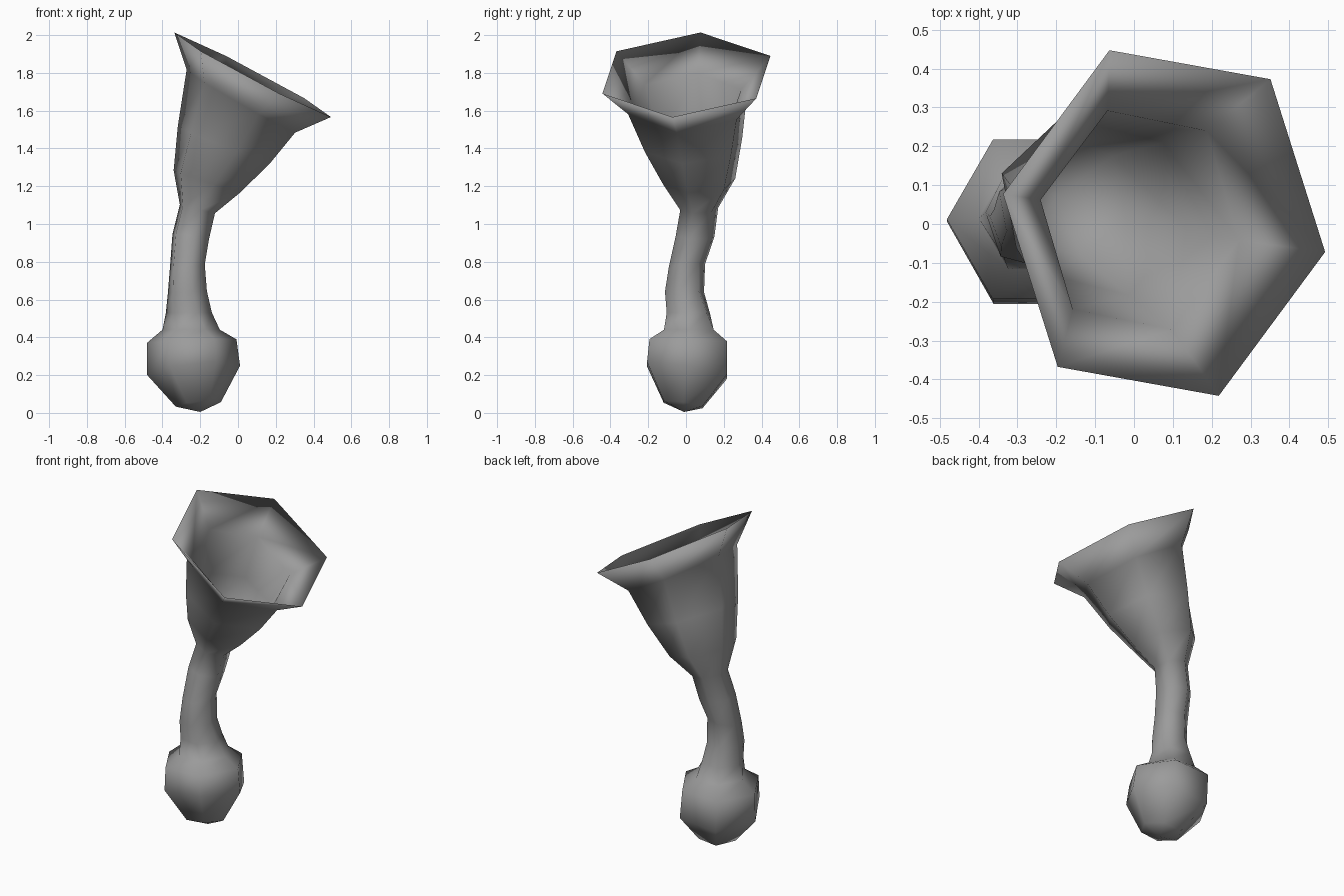
import bpy, bmesh
from math import cos, sin, radians
from mathutils import Vector

cube = bpy.data.objects.get("Cube")
if cube:
    bpy.data.objects.remove(cube, do_unlink=True)

SIDES = 6
grey = bpy.data.materials.new("grey")
grey.use_nodes = True
colour = (0.33, 0.33, 0.33, 1)
grey.diffuse_color = colour
grey.node_tree.nodes["Principled BSDF"].inputs["Base Color"].default_value = colour

# Each section: centre, radius, slope along x and y, twist in degrees
bulb = [
    ((-.21, -.015, .045), .12, (.1, -.14), 0),
    ((-.235, .005, .225), .247, (.1, -.16), 0),
    ((-.245, .012, .38), .237, (.04, -.03), 0),
    ((-.248, .015, .44), .152, (0, 0), 0),
]
neck = [
    ((-.26, .012, .53), .123, (0, 0), -8),
    ((-.268, -.008, .64), .107, (.05, 0), -15),
    ((-.268, .005, .78), .098, (.1, .1), -20),
    ((-.25, .048, .935), .104, (-.15, -.05), -20),
    ((-.215, .07, 1.08), .102, (-.24, .02), -20),
]
horn = [
    ((-.165, .07, 1.225), .195, (-.33, .02), -18),
    ((-.075, .04, 1.42), .27, (-.4, .04), -13),
    ((.015, .01, 1.65), .337, (-.57, .05), -10),
]
rim = ((.0775, .0025, 1.79), .477, (-.53, .056), -9)


def add_ring(bm, section, thinner=0):
    centre, radius, (sx, sy), twist = section
    normal = Vector((-sx, -sy, 1)).normalized()
    u = Vector((1, 0, sx)).normalized()
    v = normal.cross(u)
    ring = []
    for i in range(SIDES):
        a = radians(twist + i * 360 / SIDES)
        offset = (u * cos(a) + v * sin(a)) * (radius - thinner)
        ring.append(bm.verts.new(Vector(centre) + offset))
    return ring


def bridge(bm, low, high):
    for i in range(SIDES):
        j = (i + 1) % SIDES
        bm.faces.new((low[i], low[j], high[j], high[i]))


def cap(bm, ring, point):
    tip = bm.verts.new(point)
    for i in range(SIDES):
        bm.faces.new((tip, ring[i], ring[(i + 1) % SIDES]))


bm = bmesh.new()
# Outer skin from the bulb up to the flared lip, then back down inside the horn
rings = [add_ring(bm, s) for s in bulb + neck + horn + [rim]]
rings += [add_ring(bm, s, .037) for s in reversed(horn)]
for low, high in zip(rings, rings[1:]):
    bridge(bm, low, high)
cap(bm, rings[0], (-.2, -.01, .005))
cap(bm, rings[-1], (-.2, .07, 1.12))
bmesh.ops.recalc_face_normals(bm, faces=bm.faces)
for face in bm.faces:
    face.smooth = True

mesh = bpy.data.meshes.new("flared_horn")
bm.to_mesh(mesh)
bm.free()
mesh.materials.append(grey)
body = bpy.data.objects.new("flared_horn", mesh)
bpy.context.collection.objects.link(body)
